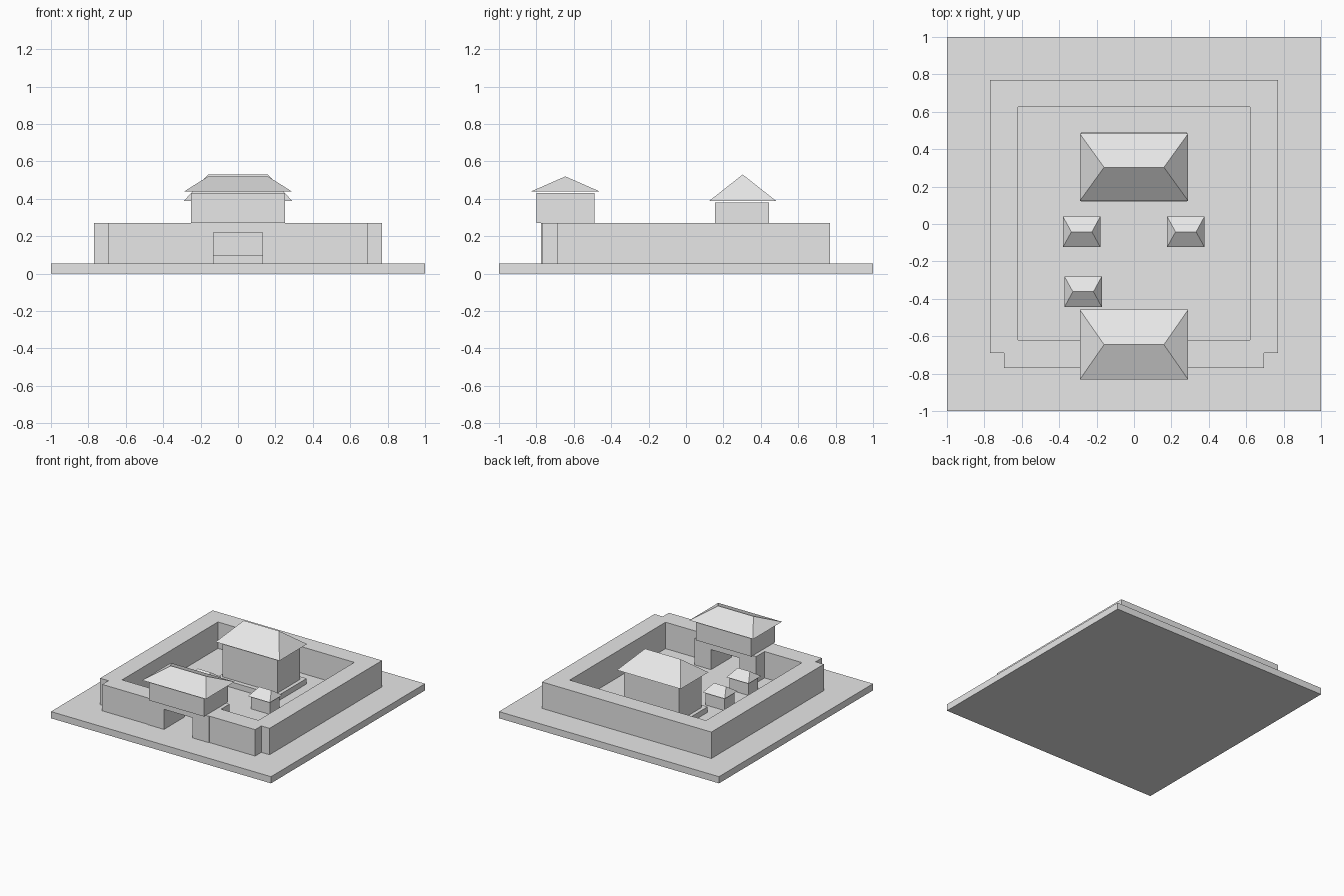
import bpy
import bmesh
from mathutils import Vector

cube = bpy.data.objects.get("Cube")
if cube:
    bpy.data.objects.remove(cube, do_unlink=True)

# One plain stone colour for everything
GREY = (0.8, 0.8, 0.8, 1)
stone = bpy.data.materials.new("plain_grey")
stone.use_nodes = True
stone.diffuse_color = GREY
stone.node_tree.nodes["Principled BSDF"].inputs["Base Color"].default_value = GREY


def finish(name, bm):
    bmesh.ops.recalc_face_normals(bm, faces=bm.faces)
    mesh = bpy.data.meshes.new(name)
    bm.to_mesh(mesh)
    bm.free()
    mesh.materials.append(stone)
    obj = bpy.data.objects.new(name, mesh)
    bpy.context.collection.objects.link(obj)
    return obj


def prism(name, points, direction):
    """Extrude a closed 3D outline along a direction."""
    bm = bmesh.new()
    face = bm.faces.new([bm.verts.new(p) for p in points])
    new = bmesh.ops.extrude_face_region(bm, geom=[face])["geom"]
    verts = [g for g in new if isinstance(g, bmesh.types.BMVert)]
    bmesh.ops.translate(bm, verts=verts, vec=Vector(direction))
    return finish(name, bm)


def box(name, x, y, half_x, half_y, z0, z1):
    corners = [(-1, -1), (1, -1), (1, 1), (-1, 1)]
    points = [(x + sx * half_x, y + sy * half_y, z0) for sx, sy in corners]
    return prism(name, points, (0, 0, z1 - z0))


def hip_roof(name, x, y, half_x, half_y, ridge, z0, z1):
    bm = bmesh.new()
    eave = [bm.verts.new((x + sx * half_x, y + sy * half_y, z0))
            for sx, sy in ((-1, -1), (1, -1), (1, 1), (-1, 1))]
    left, right = [bm.verts.new((x + s * ridge, y, z1)) for s in (-1, 1)]
    a, b, c, d = eave
    for verts in ((a, b, right, left), (b, c, right), (c, d, left, right),
                  (d, a, left), (d, c, b, a)):
        bm.faces.new(verts)
    return finish(name, bm)


def mirrored(half):
    return half + [(-x, y) for x, y in reversed(half)]


GROUND, WALL_TOP = 0.055, 0.272

# Ground slab
box("ground_slab", 0, 0, 1, 1, 0, GROUND)

# Enclosing wall, with notched front corners and a gap for the gate
outer = mirrored([(0.28, -0.77), (0.695, -0.77), (0.695, -0.69),
                  (0.77, -0.69), (0.77, 0.77)])
inner = mirrored([(-0.28, -0.62), (-0.62, -0.62), (-0.62, 0.625)])
prism("outer_wall", [(x, y, GROUND) for x, y in outer + inner],
      (0, 0, WALL_TOP - GROUND))

# Gate block with a passage through it
gate = mirrored([(0.13, 0.22), (0.13, GROUND), (0.28, GROUND), (0.28, WALL_TOP)])
prism("gate_block", [(x, -0.775, z) for x, z in gate], (0, 0.265, 0))

# Gatehouse over the passage
box("gatehouse_body", 0, -0.645, 0.25, 0.155, WALL_TOP, 0.43)
hip_roof("gatehouse_roof", 0, -0.645, 0.29, 0.187, 0.16, 0.438, 0.52)

# Main hall on its platform
box("hall_platform", 0, 0.305, 0.28, 0.187, GROUND, 0.1)
box("hall_body", 0, 0.3, 0.25, 0.145, 0.1, 0.38)
hip_roof("hall_roof", 0, 0.303, 0.29, 0.18, 0.16, 0.388, 0.53)

# Small courtyard pavilions
for name, x, y in (("left", 0.277, -0.042), ("right", -0.28, -0.042),
                   ("front", -0.272, -0.362)):
    box(name + "_pavilion_body", x, y, 0.086, 0.064, GROUND, 0.158)
    hip_roof(name + "_pavilion_roof", x, y, 0.1, 0.082, 0.055, 0.162, 0.22)
